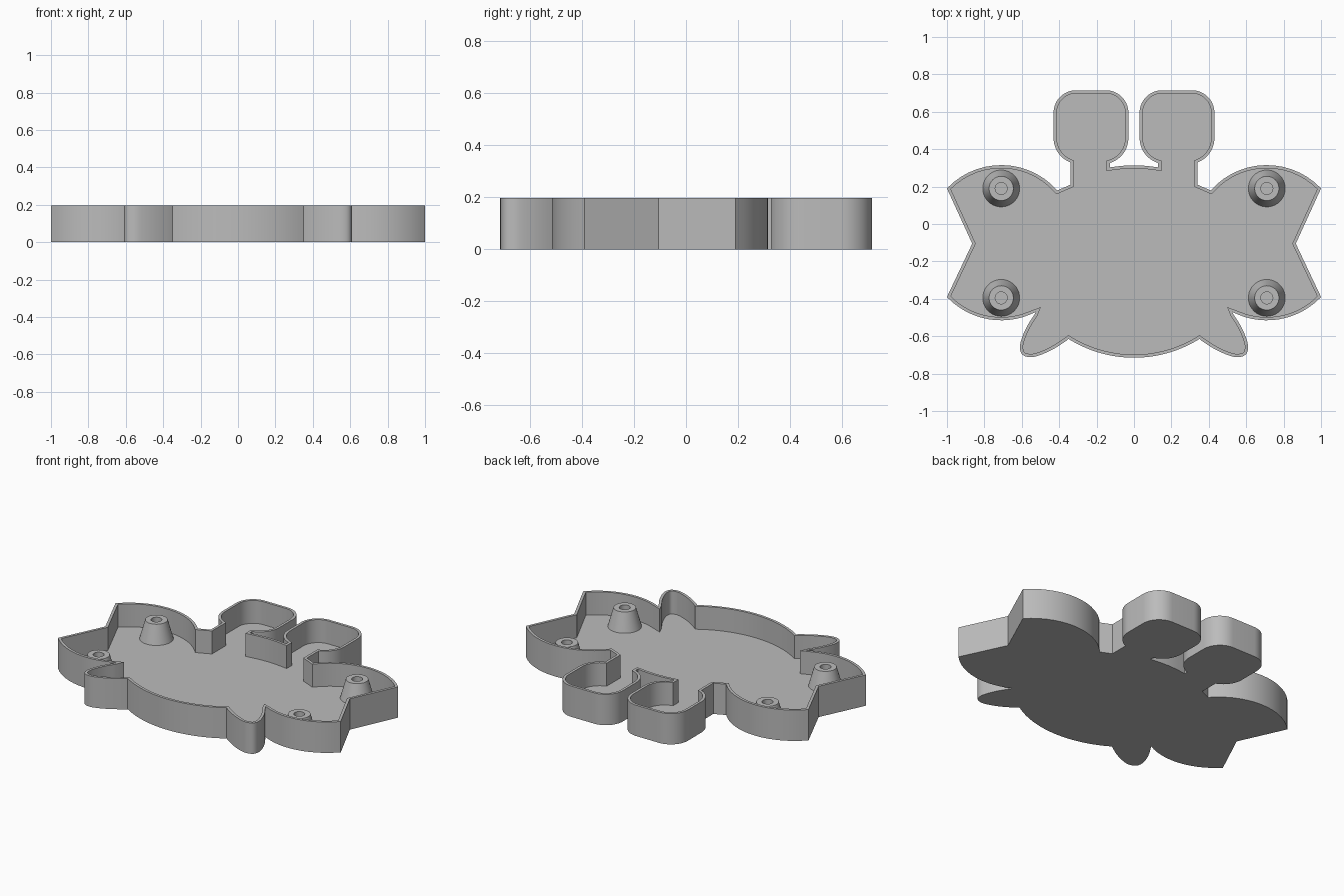
import bpy, bmesh
from math import sin, cos, radians, pi
from mathutils import Vector

if "Cube" in bpy.data.objects:
    bpy.data.objects.remove(bpy.data.objects["Cube"])

HEIGHT, FLOOR, WALL = 0.197, 0.05, 0.017

grey = bpy.data.materials.new("plain grey")
grey.use_nodes = True
grey.diffuse_color = (0.5, 0.5, 0.5, 1)
grey.node_tree.nodes["Principled BSDF"].inputs["Base Color"].default_value = (0.5, 0.5, 0.5, 1)


def finish(bm, name):
    bmesh.ops.recalc_face_normals(bm, faces=bm.faces)
    mesh = bpy.data.meshes.new(name)
    bm.to_mesh(mesh)
    bm.free()
    mesh.materials.append(grey)
    obj = bpy.data.objects.new(name, mesh)
    bpy.context.collection.objects.link(obj)
    bpy.ops.object.select_all(action='DESELECT')
    obj.select_set(True)
    bpy.context.view_layer.objects.active = obj
    bpy.ops.object.shade_smooth_by_angle(angle=radians(30))
    return obj


def arc(cx, cy, r, start, end, steps=14):
    angles = [radians(start + (end - start) * i / steps) for i in range(steps + 1)]
    return [Vector((cx + r * cos(a), cy + r * sin(a))) for a in angles]


def smooth_path(points, steps=5):
    """Catmull-Rom curve through the points."""
    p = [Vector(q) for q in points]
    p = [2 * p[0] - p[1]] + p + [2 * p[-1] - p[-2]]
    out = []
    for a, b, c, d in zip(p, p[1:], p[2:], p[3:]):
        for i in range(steps):
            t = i / steps
            out.append(0.5 * (2 * b + (c - a) * t + (2 * a - 5 * b + 4 * c - d) * t ** 2
                              + (3 * b - a - 3 * c + d) * t ** 3))
    return out + [p[-2]]


def inset(points, width):
    """Offset a counter-clockwise outline inward with limited mitres."""
    out = []
    for i, p in enumerate(points):
        d1 = (p - points[i - 1]).normalized()
        d2 = (points[(i + 1) % len(points)] - p).normalized()
        n1, n2 = Vector((-d1.y, d1.x)), Vector((-d2.y, d2.x))
        mid = (n1 + n2).normalized()
        out.append(p + mid * width * min(2.2, 1 / max(mid.dot(n1), 0.01)))
    return out


# Left half of the crab outline, from front centre round to back centre
half = arc(0, -0.055, 0.66, -90, -58)                                  # front of body
half += smooth_path([(0.35, -0.617), (0.43, -0.668), (0.5, -0.7), (0.553, -0.712),
                     (0.597, -0.698), (0.61, -0.655), (0.595, -0.598),
                     (0.568, -0.54), (0.525, -0.473)])[1:-1]           # small leg
half += arc(0.71, -0.115, 0.4, 242.4, 316.5)                           # front claw edge
half += [Vector((0.865, -0.105))]                                      # side notch
half += arc(0.71, -0.085, 0.4, 43.5, 138.6)                            # back claw edge
half += [Vector((0.34, 0.21))]                                         # stalk base
half += arc(0.29, 0.46, 0.14, -69, 0) + arc(0.31, 0.595, 0.12, 0, 90)  # eye, outer side
half += arc(0.15, 0.595, 0.12, 90, 180) + arc(0.17, 0.46, 0.14, 180, 253)
half += [Vector((0.129, 0.303)), Vector((0.065, 0.311)), Vector((0, 0.314))]
outline = half + [Vector((-p.x, p.y)) for p in reversed(half[1:-1])]

# Tray: floor with a thin wall round the outline
bm = bmesh.new()
inner = inset(outline, WALL)
rings = [[bm.verts.new((p.x, p.y, z)) for p in pts]
         for pts, z in ((outline, 0), (outline, HEIGHT), (inner, HEIGHT), (inner, FLOOR))]
for low, high in zip(rings, rings[1:]):
    for i in range(len(low)):
        bm.faces.new((low[i - 1], low[i], high[i], high[i - 1]))
bm.faces.new(rings[0])
bm.faces.new(rings[-1])
finish(bm, "crab_tray")


# Conical screw posts with a hole down the middle
def screw_post(name, x, y, sides=40):
    bm = bmesh.new()
    profile = [(0.1, FLOOR - 0.005), (0.065, 0.17), (0.032, 0.17), (0.032, FLOOR - 0.005)]
    rings = [[bm.verts.new((x + r * cos(2 * pi * i / sides), y + r * sin(2 * pi * i / sides), z))
              for i in range(sides)] for r, z in profile]
    for low, high in zip(rings, rings[1:] + rings[:1]):
        for i in range(sides):
            bm.faces.new((low[i - 1], low[i], high[i], high[i - 1]))
    finish(bm, name)


for side, sx in (("left", 1), ("right", -1)):
    for end, y in (("front", -0.395), ("back", 0.19)):
        screw_post(f"{end}_{side}_screw_post", 0.71 * sx, y)
